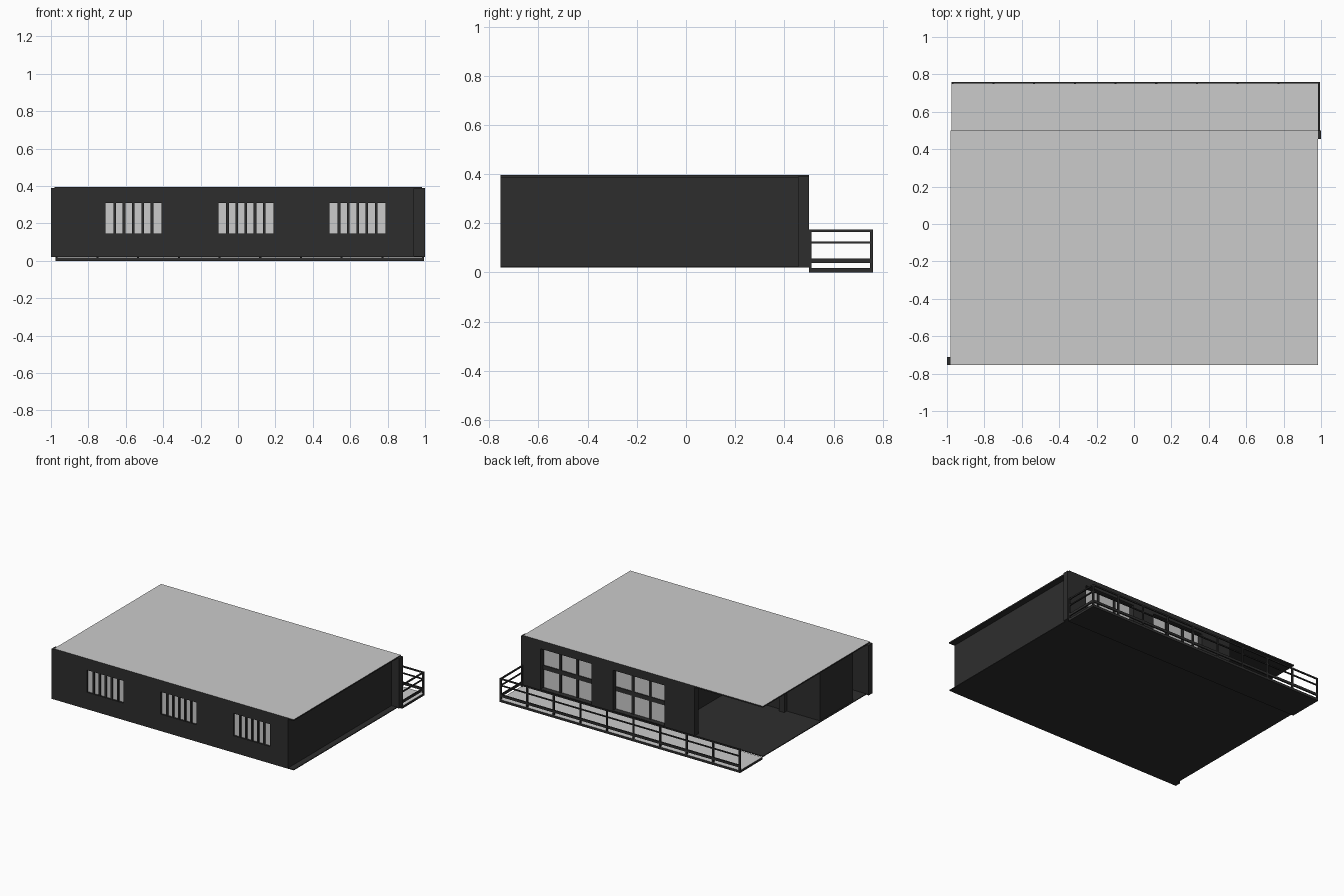
import bpy, bmesh
from mathutils import Vector

if "Cube" in bpy.data.objects:
    bpy.data.objects.remove(bpy.data.objects["Cube"])


def material(name, v):
    m = bpy.data.materials.new(name)
    m.diffuse_color = (v, v, v, 1)
    m.use_nodes = True
    m.node_tree.nodes["Principled BSDF"].inputs["Base Color"].default_value = m.diffuse_color
    return m


DARK = material("charcoal", 0.027)
LIGHT = material("light grey", 0.6)


def boxes(name, specs, mats=(DARK,), light_top=False):
    """One object made of boxes given as (x0, x1, y0, y1, z0, z1)."""
    bm = bmesh.new()
    for x0, x1, y0, y1, z0, z1 in specs:
        geo = bmesh.ops.create_cube(bm, size=1)
        for v in geo["verts"]:
            v.co = Vector(((x0 + x1) / 2 + v.co.x * (x1 - x0),
                           (y0 + y1) / 2 + v.co.y * (y1 - y0),
                           (z0 + z1) / 2 + v.co.z * (z1 - z0)))
    bm.normal_update()
    if light_top:
        for f in bm.faces:
            f.material_index = 1 if f.normal.z > 0.9 else 0
    me = bpy.data.meshes.new(name)
    bm.to_mesh(me)
    bm.free()
    for m in mats:
        me.materials.append(m)
    ob = bpy.data.objects.new(name, me)
    bpy.context.collection.objects.link(ob)
    return ob


def wall_with_openings(name, x0, x1, y0, y1, openings, oz0, oz1):
    """Wall along x with rectangular openings."""
    specs, x = [], x0
    for a, b in openings:
        specs += [(x, a, y0, y1, Z0, Z1),
                  (a, b, y0, y1, Z0, oz0),
                  (a, b, y0, y1, oz1, Z1)]
        x = b
    specs.append((x, x1, y0, y1, Z0, Z1))
    boxes(name, specs)


def window(name, x0, x1, z0, z1, cols, rows, bar, pane_y, bar_y):
    """Light pane plate with dark glazing bars in front of it."""
    boxes(name + "_pane", [(x0, x1, *pane_y, z0, z1)], (LIGHT,))
    specs = []
    for i in range(1, cols):
        x = x0 + (x1 - x0) * i / cols
        specs.append((x - bar / 2, x + bar / 2, *bar_y, z0, z1))
    for j in range(1, rows):
        z = z0 + (z1 - z0) * j / rows
        specs.append((x0, x1, *bar_y, z - 0.016, z + 0.016))
    boxes(name + "_bars", specs)


Z0, Z1 = 0.02, 0.39
T = 0.045

# floor and roof slabs
boxes("floor", [(-0.98, 0.985, -0.754, 0.499, 0.02, 0.026)])
boxes("roof", [(-0.98, 0.985, -0.755, 0.5, 0.386, 0.396)], (DARK, LIGHT), True)

# front wall with three barred windows
front = [(-0.709, -0.41), (-0.105, 0.189), (0.49, 0.789)]
wall_with_openings("front_wall", -1, 0.94, -0.755, -0.71, front, 0.145, 0.31)
for i, (a, b) in enumerate(front):
    window(f"front_window_{i + 1}", a, b, 0.145, 0.31, 6, 1, 0.014,
           (-0.742, -0.736), (-0.752, -0.741))

# back wall with two tall windows
back = [(-0.175, 0.25), (0.425, 0.842)]
wall_with_openings("back_wall", -0.42, 1, 0.455, 0.5, back, 0.035, 0.335)
for i, (a, b) in enumerate(back):
    window(f"back_window_{i + 1}", a, b, 0.035, 0.335, 3, 2, 0.018,
           (0.456, 0.462), (0.461, 0.469))

# side walls, set in from the roof edge
boxes("right_wall", [(0.94 - T, 0.94, -0.71, 0.455, Z0, Z1)])
boxes("left_wall", [(-0.97, -0.97 + T, -0.57, -0.18, Z0, Z1),
                    (-0.87, -0.87 + T, -0.71, -0.57, Z0, Z1),
                    (-0.97, -0.87 + T, -0.57, -0.57 + T, Z0, Z1)])

# walls around the open terrace
boxes("terrace_walls", [(-0.97, -0.2, -0.18 - T, -0.18, Z0, Z1),
                        (-0.2, -0.2 + T, -0.18 - T, 0.455, Z0, Z1)])
boxes("terrace_post", [(-0.7, -0.655, -0.18, -0.15, Z0, Z1)])

# deck
DX0, DX1, DY0, DY1 = -0.975, 0.995, 0.5, 0.76
boxes("deck", [(DX0, DX1, DY0, DY1, 0, 0.018)], (DARK, LIGHT), True)

# railing posts and rails along the back and the right end
P = 0.011
posts = [(DX0 + (DX1 - DX0 - P) * i / 9, DY1 - P) for i in range(10)]
posts.append((DX1 - P, DY0))
boxes("railing_posts", [(x, x + P, y, y + P, 0, 0.175) for x, y in posts])
rails = []
for z0, z1 in [(0.038, 0.056), (0.117, 0.125), (0.165, 0.175)]:
    rails.append((DX0, DX1, DY1 - P + 0.001, DY1 - 0.001, z0, z1))
    rails.append((DX1 - P + 0.001, DX1 - 0.001, DY0, DY1 - P, z0, z1))
boxes("railing_rails", rails)
